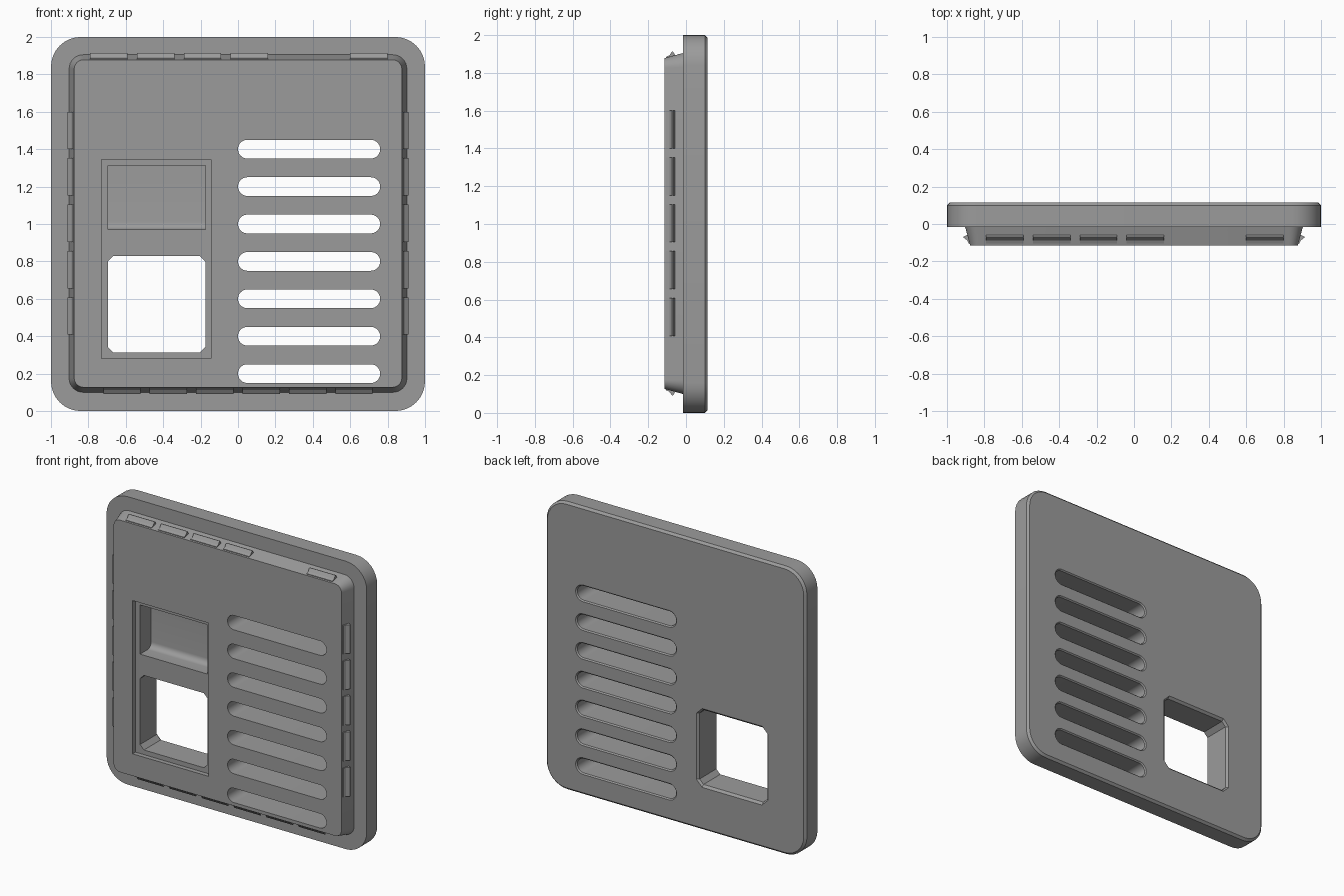
import bpy, bmesh, math
from mathutils import Vector

if "Cube" in bpy.data.objects:
    bpy.data.objects.remove(bpy.data.objects["Cube"])

grey = bpy.data.materials.new("mid grey")
grey.diffuse_color = (0.33, 0.33, 0.33, 1)
grey.use_nodes = True
grey.node_tree.nodes["Principled BSDF"].inputs["Base Color"].default_value = grey.diffuse_color


def rounded(x0, x1, z0, z1, r, n=8):
    """Outline of a rectangle with n-step round corners (n=1 gives chamfers)."""
    pts = []
    for cx, cz, a in ((x1 - r, z1 - r, 0), (x0 + r, z1 - r, 90),
                      (x0 + r, z0 + r, 180), (x1 - r, z0 + r, 270)):
        for i in range(n + 1):
            t = math.radians(a + 90 * i / n)
            pts.append((cx + r * math.cos(t), cz + r * math.sin(t)))
    return pts


def loft(name, rings):
    """Closed solid through outlines given as (y, points in x and z)."""
    bm = bmesh.new()
    loops = [[bm.verts.new((x, y, z)) for x, z in pts] for y, pts in rings]
    for a, b in zip(loops, loops[1:]):
        for i in range(len(a)):
            j = (i + 1) % len(a)
            bm.faces.new((a[i], a[j], b[j], b[i]))
    bm.faces.new(loops[0])
    bm.faces.new(loops[-1])
    return finish(name, bm)


def finish(name, bm):
    bmesh.ops.recalc_face_normals(bm, faces=bm.faces)
    mesh = bpy.data.meshes.new(name)
    bm.to_mesh(mesh)
    bm.free()
    mesh.materials.append(grey)
    ob = bpy.data.objects.new(name, mesh)
    bpy.context.collection.objects.link(ob)
    return ob


# Cover: outer plate with a chamfered back rim, stepping into a tapered raised panel
cover = loft("cover", [
    (0.115, rounded(-0.985, 0.985, 0.015, 1.985, 0.145)),
    (0.10, rounded(-1, 1, 0, 2, 0.16)),
    (-0.015, rounded(-1, 1, 0, 2, 0.16)),
    (-0.015, rounded(-0.903, 0.903, 0.1, 1.905, 0.075)),
    (-0.115, rounded(-0.876, 0.876, 0.127, 1.878, 0.05)),
])

cutters = []


def through_hole(name, x0, x1, z0, z1, r, n, flare):
    """Opening through the whole cover with a chamfer at the back."""
    wide = rounded(x0 - flare, x1 + flare, z0 - flare, z1 + flare, r + flare, n)
    slim = rounded(x0, x1, z0, z1, r, n)
    cutters.append(loft(name, [(0.2, wide), (0.115, wide),
                               (0.115 - flare, slim), (-0.2, slim)]))


# Shallow recess around the two openings
cutters.append(loft("recess_cutter", [(y, rounded(-0.73, -0.145, 0.28, 1.345, 0.0005, 1))
                                      for y in (-0.2, -0.083)]))

# Blind pocket with a rounded lower back edge
bm = bmesh.new()
r = 0.04
profile = [(-0.2, 0.97), (-0.2, 1.312), (0.04, 1.312)]
profile += [(0.04 - r + r * math.cos(math.radians(t)), 0.97 + r - r * math.sin(math.radians(t)))
            for t in range(0, 91, 15)]
sides = [[bm.verts.new((x, y, z)) for y, z in profile] for x in (-0.695, -0.175)]
for i in range(len(profile)):
    j = (i + 1) % len(profile)
    bm.faces.new((sides[0][i], sides[0][j], sides[1][j], sides[1][i]))
for s in sides:
    bm.faces.new(s)
cutters.append(finish("pocket_cutter", bm))

# Window and ventilation slots
through_hole("window_cutter", -0.695, -0.175, 0.312, 0.83, 0.03, 1, 0.015)
for k in range(7):
    z = 0.2 + 0.2 * k
    through_hole("slot_cutter", 0, 0.76, z - 0.05, z + 0.05, 0.0499, 10, 0.008)

for c in cutters:
    mod = cover.modifiers.new("cut", 'BOOLEAN')
    mod.operation = 'DIFFERENCE'
    mod.solver = 'EXACT'
    mod.object = c
    bpy.context.view_layer.objects.active = cover
    bpy.ops.object.modifier_apply(modifier=mod.name)
    bpy.data.objects.remove(c)

cover.select_set(True)
bpy.ops.object.shade_smooth_by_angle(angle=math.radians(30))


def clip(name, centre, along, out):
    """Wedge-shaped snap ridge, 0.2 long, centred on the panel's side wall."""
    bm = bmesh.new()
    section = [(-0.02, -0.105), (-0.005, -0.105), (0.003, -0.088), (0.024, -0.073),
               (0.024, -0.069), (0.004, -0.058), (-0.02, -0.058)]
    ends = [[bm.verts.new(centre + along * s + out * o + Vector((0, y, 0)))
             for o, y in section] for s in (-0.1, 0.1)]
    for i in range(len(section)):
        j = (i + 1) % len(section)
        bm.faces.new((ends[0][i], ends[0][j], ends[1][j], ends[1][i]))
    for e in ends:
        bm.faces.new(e)
    finish(name, bm)


# Snap clips on all four walls of the raised panel
X, Z = Vector((1, 0, 0)), Vector((0, 0, 1))
for x in (-0.69, -0.44, -0.19, 0.06, 0.70):
    clip("top_clip", Vector((x, 0, 1.89)), X, Z)
for k in range(6):
    clip("bottom_clip", Vector((-0.62 + 0.248 * k, 0, 0.115)), X, -Z)
for k in range(5):
    z = 0.508 + 0.248 * k
    clip("right_clip", Vector((0.888, 0, z)), Z, X)
    clip("left_clip", Vector((-0.888, 0, z)), Z, -X)
